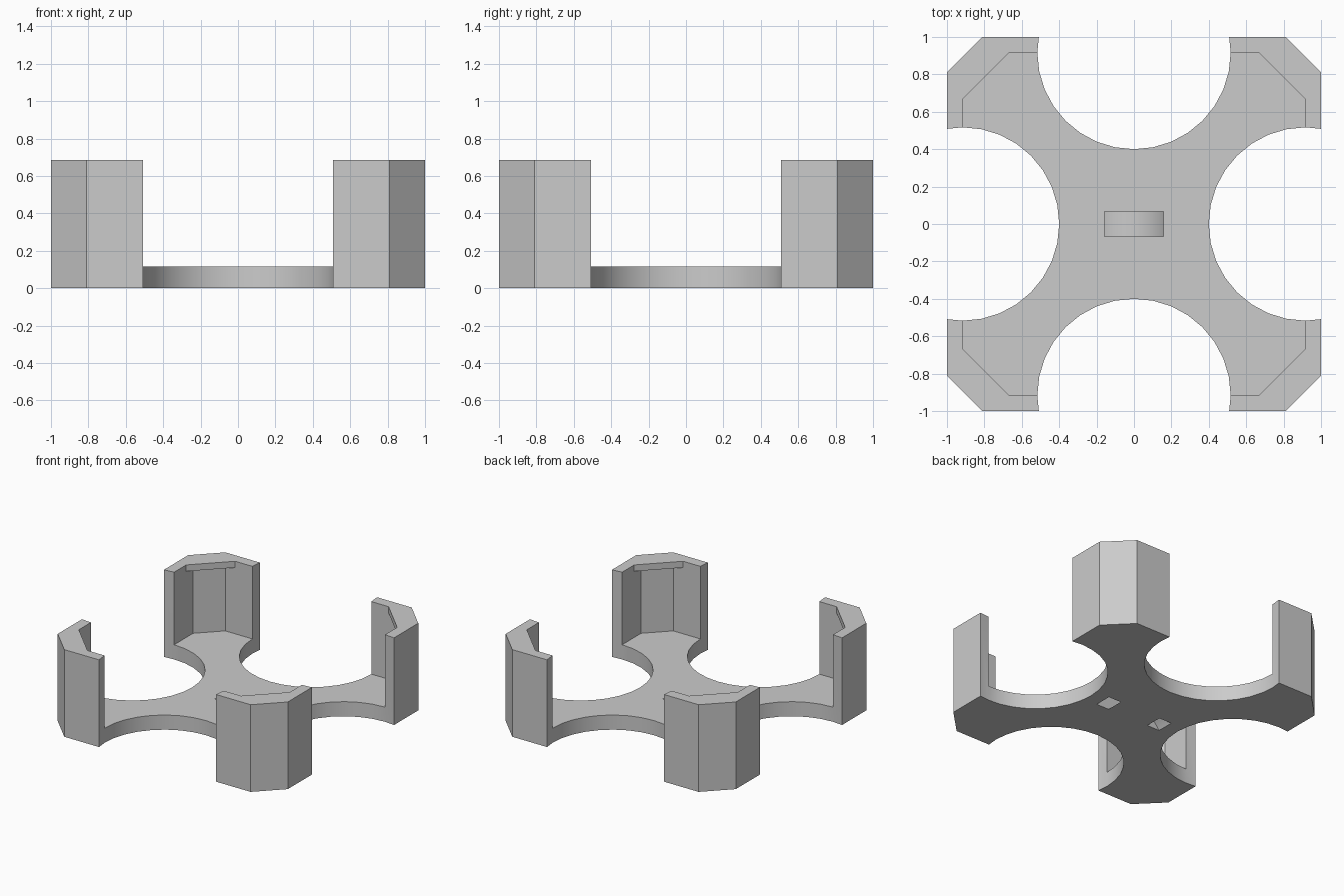
import bpy, bmesh, math
from mathutils import Matrix

default = bpy.data.objects.get("Cube")
if default:
    bpy.data.objects.remove(default, do_unlink=True)

SLAB, TOP = 0.115, 0.685      # base plate and post heights
INNER = 0.917                 # half width of the inner pocket
LIP_H = 0.05

grey = bpy.data.materials.new("light grey")
grey.use_nodes = True
grey.diffuse_color = (0.6, 0.6, 0.6, 1)
grey.node_tree.nodes["Principled BSDF"].inputs["Base Color"].default_value = (0.6, 0.6, 0.6, 1)


def prism(name, points, z0, z1):
    """Extrude a flat outline from z0 to z1."""
    bm = bmesh.new()
    face = bm.faces.new([bm.verts.new((x, y, z0)) for x, y in points])
    side = bmesh.ops.extrude_face_region(bm, geom=[face])["geom"]
    verts = [g for g in side if isinstance(g, bmesh.types.BMVert)]
    bmesh.ops.translate(bm, verts=verts, vec=(0, 0, z1 - z0))
    bmesh.ops.recalc_face_normals(bm, faces=bm.faces)
    mesh = bpy.data.meshes.new(name)
    bm.to_mesh(mesh)
    bm.free()
    mesh.materials.append(grey)
    obj = bpy.data.objects.new(name, mesh)
    bpy.context.collection.objects.link(obj)
    return obj


def chamfered_square(half, cut):
    a = half - cut
    return [(a, -half), (half, -a), (half, a), (a, half),
            (-a, half), (-half, a), (-half, -a), (-a, -half)]


def arc(radius, start, end, steps, cx=0, cy=0):
    angles = [math.radians(start + (end - start) * i / steps) for i in range(steps + 1)]
    return [(cx + radius * math.cos(a), cy + radius * math.sin(a)) for a in angles]


def cut(target, cutter):
    """Subtract the cutter, bake the result and remove the cutter."""
    cutter.hide_render = True
    mod = target.modifiers.new("cut", "BOOLEAN")
    mod.operation, mod.solver, mod.object = "DIFFERENCE", "EXACT", cutter
    graph = bpy.context.evaluated_depsgraph_get()
    mesh = bpy.data.meshes.new_from_object(target.evaluated_get(graph))
    target.modifiers.clear()
    target.data = mesh
    bpy.data.objects.remove(cutter, do_unlink=True)


# Base plate and corner posts from one chamfered block
frame = prism("base_and_posts", chamfered_square(1.0, 0.19), 0, TOP)
cut(frame, prism("pocket_cutter", chamfered_square(INNER, 0.165), SLAB, 1))

# Round scallops on all four sides
for k in range(4):
    a = k * math.pi / 2
    circle = arc(0.517, 0, 360, 32, INNER * math.cos(a), INNER * math.sin(a))[:-1]
    cut(frame, prism("scallop_cutter", circle, -0.2, 1))

# Arched strap channel through the plate
arch = arc(0.352, 20, 160, 36) + arc(0.269, 160, 20, 36)
channel = prism("strap_channel_cutter", arch, -0.067, 0.067)
channel.data.transform(Matrix.Translation((0, 0, -0.2)) @ Matrix.Rotation(math.pi / 2, 4, "X"))
cut(frame, channel)
frame.data.name = "base_and_posts"

# Retaining lips across the inner corner of each post
near, far = INNER - 0.25, INNER - 0.165
for sx, x_name in ((1, "left"), (-1, "right")):
    for sy, y_name in ((1, "back"), (-1, "front")):
        outline = [(near, INNER), (INNER, near), (INNER, far), (far, INNER)]
        prism(f"{y_name}_{x_name}_lip", [(sx * x, sy * y) for x, y in outline], TOP - LIP_H, TOP)

# Smooth the scallops, keep the corners sharp
bpy.ops.object.select_all(action="DESELECT")
frame.select_set(True)
bpy.context.view_layer.objects.active = frame
bpy.ops.object.shade_smooth_by_angle(angle=math.radians(30))
